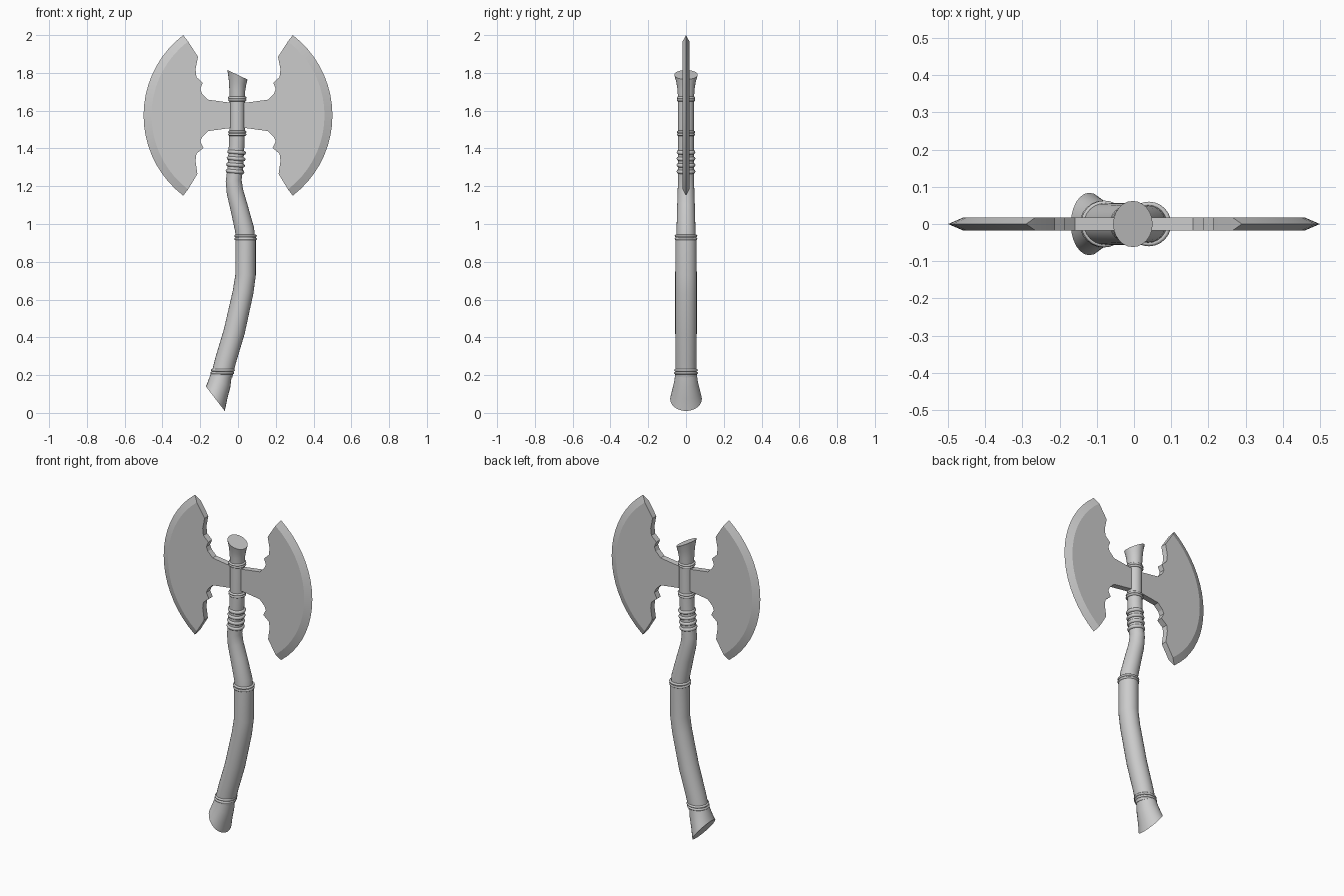
import bpy, bmesh
from math import sin, cos, pi, asin, atan2, radians
from mathutils import Vector

if "Cube" in bpy.data.objects:
    bpy.data.objects.remove(bpy.data.objects["Cube"])


def finish(name, bm, angle=35):
    bmesh.ops.recalc_face_normals(bm, faces=bm.faces)
    me = bpy.data.meshes.new(name)
    bm.to_mesh(me)
    bm.free()
    ob = bpy.data.objects.new(name, me)
    bpy.context.collection.objects.link(ob)
    bpy.ops.object.select_all(action='DESELECT')
    ob.select_set(True)
    bpy.context.view_layer.objects.active = ob
    bpy.ops.object.shade_smooth_by_angle(angle=radians(angle))
    return ob


def loft(name, stations, sides=24):
    """Capped tube; station = (x, z, half vector x, half vector z, y radius)."""
    bm = bmesh.new()
    rings = []
    for x, z, ux, uz, ry in stations:
        rings.append([bm.verts.new((x + ux * cos(t), ry * sin(t), z + uz * cos(t)))
                      for t in (2 * pi * i / sides for i in range(sides))])
    for a, b in zip(rings, rings[1:]):
        for i in range(sides):
            j = (i + 1) % sides
            bm.faces.new((a[i], a[j], b[j], b[i]))
    bm.faces.new(rings[0])
    bm.faces.new(rings[-1])
    return finish(name, bm)


def band(name, x, z, r, minor, tilt=0):
    bpy.ops.mesh.primitive_torus_add(location=(x, 0, z), rotation=(0, radians(tilt), 0),
                                     major_radius=r, minor_radius=minor,
                                     major_segments=24, minor_segments=8)
    ob = bpy.context.object
    ob.name = name
    bpy.ops.object.shade_smooth_by_angle(angle=radians(50))


# Curved handle: thick lower grip, slimmer upper shaft
loft("lower_grip", [(-0.085, 0.20, .055, -.012, .056), (-0.065, 0.28, .055, -.012, .056),
                    (-0.02, 0.43, .055, -.012, .057), (0.027, 0.64, .054, -.01, .057),
                    (0.04, 0.73, .054, -.003, .057), (0.04, 0.93, .054, 0, .056)])
loft("upper_shaft", [(0.04, 0.92, .05, .006, .051), (0.035, 0.97, .05, .01, .05),
                     (0.005, 1.09, .045, .014, .047), (-0.016, 1.17, .043, .012, .044),
                     (-0.023, 1.23, .042, .004, .043), (-0.015, 1.29, .041, -.005, .042),
                     (-0.007, 1.42, .041, -.002, .042), (-0.004, 1.50, .041, 0, .042),
                     (-0.004, 1.67, .041, 0, .042)])

# Flared ends with slanted flat faces
loft("pommel", [(-0.085, 0.215, .053, -.01, .055), (-0.095, 0.165, .054, -.03, .063),
                (-0.108, 0.12, .051, -.047, .073), (-0.12, 0.075, .05, -.065, .084)])
loft("top_cap", [(-0.004, 1.66, .040, 0, .042), (-0.004, 1.71, .042, -.006, .045),
                 (-0.003, 1.75, .046, -.014, .051), (-0.003, 1.79, .053, -.025, .062)])

# Metal bands and cord wraps
for i, (x, z, r, tilt) in enumerate([(-.08, .226, .056, 0), (-.083, .211, .056, 0),
                                     (.04, .937, .053, 0), (.04, .921, .053, 0),
                                     (-.004, 1.668, .042, 0), (-.004, 1.656, .042, 0),
                                     (-.004, 1.487, .042, 0), (-.004, 1.474, .042, 0)]):
    band(f"band_{i}", x, z, r, .007, tilt)
for i in range(4):
    band(f"cord_wrap_{i}", -.016 + .003 * i, 1.278 + .034 * i, .039, .011, 5)

# Double blade: one half with a bevelled arc edge, mirrored across the shaft
R, CX, CZ, T, N = 0.535, -0.035, 1.575, 0.018, 18
A = asin(0.425 / R)


def arc(r):
    return [(CX + r * cos(t), CZ + r * sin(t))
            for t in (A - 2 * A * i / N for i in range(N + 1))]


inner = [(.215, 1.265), (.225, 1.335), (.22, 1.372), (.183, 1.403), (.2, 1.437),
         (.19, 1.46), (.158, 1.492), (.04, 1.508), (0, 1.508),
         (0, 1.642), (.04, 1.642), (.158, 1.658), (.19, 1.69), (.2, 1.715),
         (.187, 1.747), (.22, 1.778), (.225, 1.82), (.212, 1.885)]
bm = bmesh.new()
edge = [bm.verts.new((x, 0, z)) for x, z in arc(R)]
plan = arc(R - 0.042) + inner
front, back = [[bm.verts.new((x, s * T, z)) for x, z in plan] for s in (-1, 1)]
bm.faces.new(front)
bm.faces.new(back[::-1])
for side in (front, back):
    for i in range(N):
        bm.faces.new((edge[i], edge[i + 1], side[i + 1], side[i]))
for i in range(N, len(plan)):
    if i == N + 9:      # open at the mirror plane
        continue
    j = (i + 1) % len(plan)
    bm.faces.new((front[i], front[j], back[j], back[i]))
bm.faces.new((edge[0], front[0], back[0]))
bm.faces.new((edge[-1], front[N], back[N]))
blade = finish("double_blade", bm, 20)
mir = blade.modifiers.new("mirror", 'MIRROR')
mir.use_axis[0] = True
